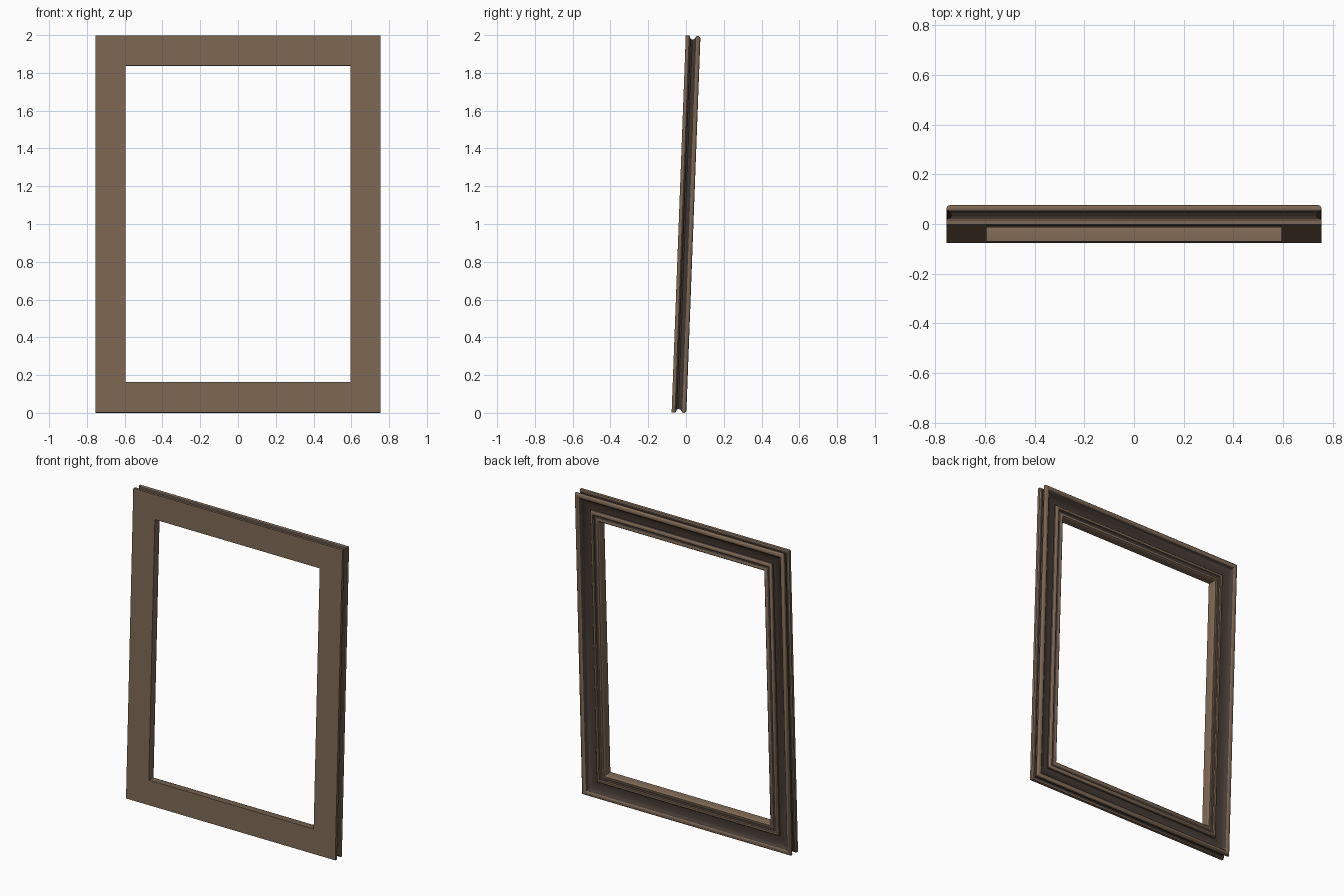
import bpy, bmesh, math
from mathutils import Matrix

if "Cube" in bpy.data.objects:
    bpy.data.objects.remove(bpy.data.objects["Cube"])

def material(name, rgb):
    m = bpy.data.materials.new(name)
    m.diffuse_color = (*rgb, 1)
    m.use_nodes = True
    m.node_tree.nodes["Principled BSDF"].inputs["Base Color"].default_value = m.diffuse_color
    return m

light = material("worn brown wood", (0.205, 0.135, 0.086))
dark = material("dark recessed wood", (0.058, 0.041, 0.034))

W, H = 0.755, 1.997          # half width, height
# moulding section: (inset from outer edge, depth from front, colour of next strip)
profile = [
    (0.000, 0.000, 0), (0.000, 0.018, 0), (0.005, 0.023, 1),
    (0.016, 0.026, 1), (0.020, 0.035, 1), (0.017, 0.045, 1), (0.010, 0.051, 1),
    (0.002, 0.056, 0), (0.000, 0.062, 0), (0.001, 0.070, 0), (0.006, 0.076, 0),
    (0.014, 0.078, 0), (0.023, 0.076, 0), (0.029, 0.070, 1),
    (0.035, 0.060, 1), (0.046, 0.051, 1), (0.062, 0.045, 1), (0.080, 0.043, 1),
    (0.096, 0.045, 1), (0.100, 0.055, 0), (0.105, 0.061, 0), (0.112, 0.063, 0),
    (0.119, 0.061, 0), (0.122, 0.054, 1), (0.130, 0.050, 1), (0.138, 0.052, 0),
    (0.145, 0.057, 0), (0.153, 0.057, 0), (0.158, 0.052, 0), (0.160, 0.046, 0),
    (0.160, 0.000, 0),
]

# sweep the section round the rectangle with mitred corners
bm = bmesh.new()
rings = []
for sx, top in ((-1, 0), (1, 0), (1, 1), (-1, 1)):
    rings.append([bm.verts.new((sx * (W - u), v, H - u if top else u))
                  for u, v, _ in profile])
n = len(profile)
for i in range(4):
    a, b = rings[i], rings[(i + 1) % 4]
    for j in range(n):
        k = (j + 1) % n
        f = bm.faces.new((a[j], a[k], b[k], b[j]))
        f.material_index = profile[j][2]
bmesh.ops.recalc_face_normals(bm, faces=bm.faces)

# lean the frame slightly backwards, then stand and centre it
bmesh.ops.rotate(bm, verts=bm.verts, cent=(0, 0, 0),
                 matrix=Matrix.Rotation(-math.atan(0.075 / 2), 3, 'X'))
ys = [v.co.y for v in bm.verts]
zs = [v.co.z for v in bm.verts]
bmesh.ops.translate(bm, verts=bm.verts,
                    vec=(0, -(min(ys) + max(ys)) / 2, -min(zs)))

mesh = bpy.data.meshes.new("leaning_frame")
bm.to_mesh(mesh)
bm.free()
mesh.materials.append(light)
mesh.materials.append(dark)
frame = bpy.data.objects.new("leaning_frame", mesh)
bpy.context.collection.objects.link(frame)
bpy.context.view_layer.objects.active = frame
frame.select_set(True)
bpy.ops.object.shade_smooth_by_angle(angle=math.radians(40))
